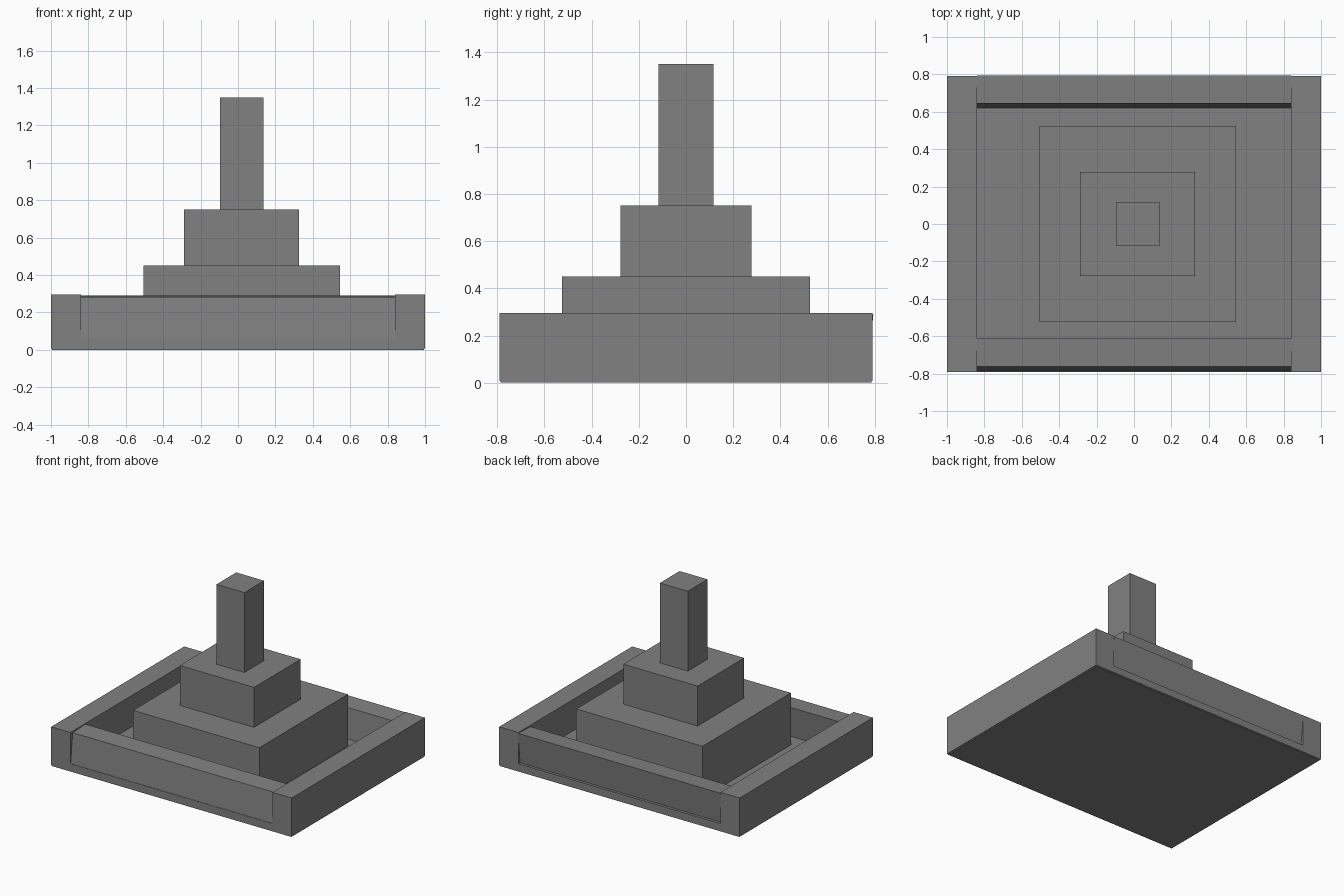
import bpy
import bmesh

cube = bpy.data.objects.get("Cube")
if cube:
    bpy.data.objects.remove(cube, do_unlink=True)

# One stone grey for everything
stone = bpy.data.materials.new("stone_grey")
stone.use_nodes = True
grey = (0.22, 0.22, 0.22, 1.0)
stone.diffuse_color = grey
stone.node_tree.nodes["Principled BSDF"].inputs["Base Color"].default_value = grey


def prism(name, profile, x0, x1):
    """Extrude a (y, z) profile from x0 to x1."""
    bm = bmesh.new()
    face = bm.faces.new([bm.verts.new((x0, y, z)) for y, z in profile])
    result = bmesh.ops.extrude_face_region(bm, geom=[face])
    moved = [v for v in result["geom"] if isinstance(v, bmesh.types.BMVert)]
    bmesh.ops.translate(bm, verts=moved, vec=(x1 - x0, 0, 0))
    bmesh.ops.recalc_face_normals(bm, faces=bm.faces)
    mesh = bpy.data.meshes.new(name)
    bm.to_mesh(mesh)
    bm.free()
    mesh.materials.append(stone)
    obj = bpy.data.objects.new(name, mesh)
    bpy.context.collection.objects.link(obj)
    return obj


def box(name, x0, x1, y0, y1, z0, z1):
    return prism(name, [(y0, z0), (y1, z0), (y1, z1), (y0, z1)], x0, x1)


# Basin floor with a slightly inset underside
box("underside_plate", -0.995, 0.995, -0.787, 0.787, 0, 0.03)
box("basin_floor", -1, 1, -0.79, 0.79, 0.007, 0.06)

# Upright side walls
box("right_wall", -1, -0.84, -0.79, 0.79, 0.007, 0.295)
box("left_wall", 0.84, 1, -0.79, 0.79, 0.007, 0.295)

# Front and back walls, both leaning slightly backwards
for name, y in (("front_wall", -0.787), ("back_wall", 0.62)):
    prism(name, [(y, 0.06), (y + 0.15, 0.06),
                 (y + 0.174, 0.29), (y + 0.024, 0.283)], -0.84, 0.84)

# Stepped centrepiece
box("lower_tier", -0.505, 0.545, -0.525, 0.525, 0.06, 0.45)
box("upper_tier", -0.29, 0.327, -0.277, 0.277, 0.45, 0.75)
box("pillar", -0.097, 0.135, -0.117, 0.117, 0.75, 1.35)
